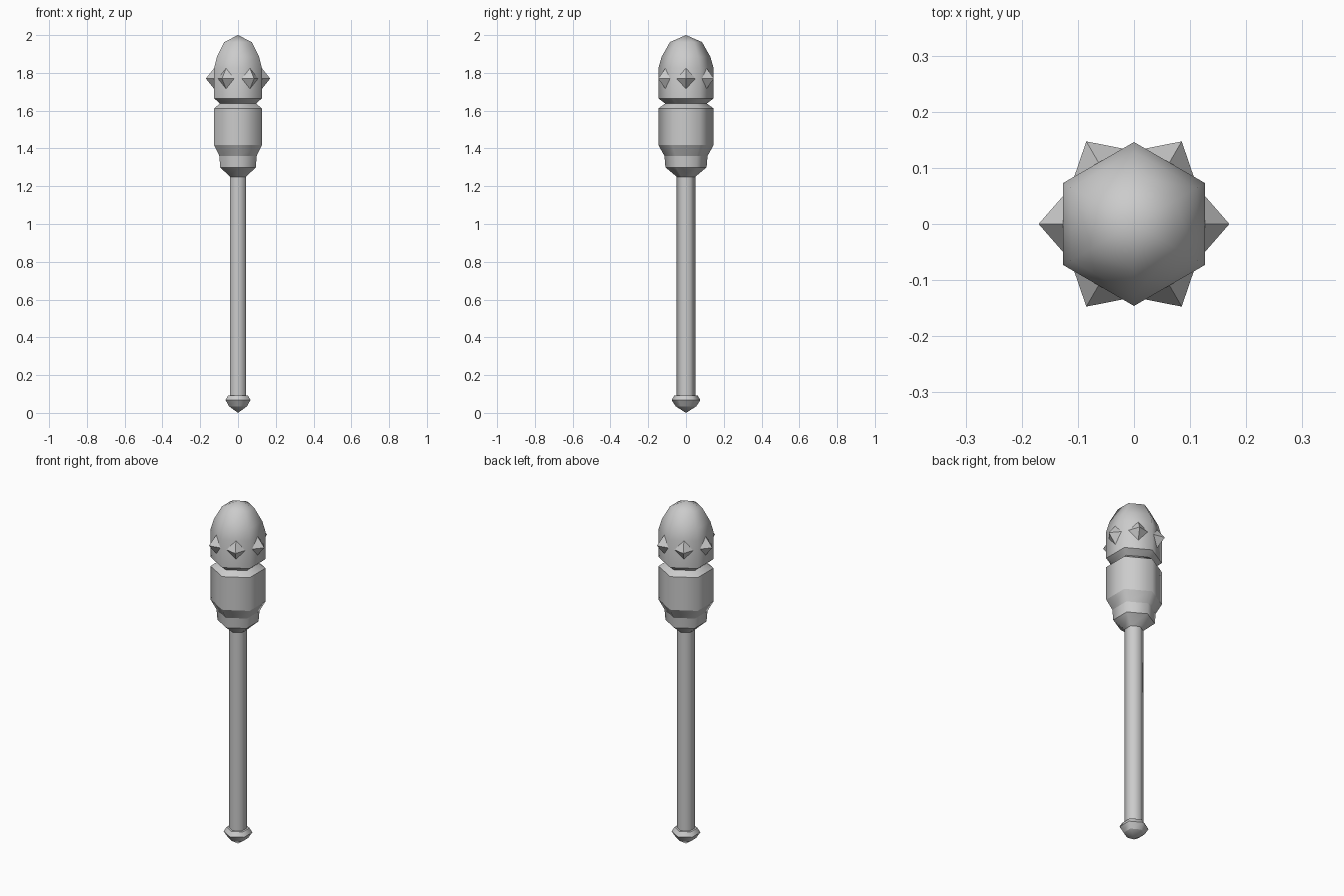
import bpy
import bmesh
import math
from mathutils import Matrix, Vector

cube = bpy.data.objects.get("Cube")
if cube:
    bpy.data.objects.remove(cube)

SIDES = 6

grey = bpy.data.materials.new("plain grey")
grey.use_nodes = True
GREY = (0.6, 0.6, 0.6, 1)
grey.diffuse_color = GREY
grey.node_tree.nodes["Principled BSDF"].inputs["Base Color"].default_value = GREY


def finish(name, bm):
    bmesh.ops.recalc_face_normals(bm, faces=bm.faces)
    mesh = bpy.data.meshes.new(name)
    bm.to_mesh(mesh)
    bm.free()
    mesh.materials.append(grey)
    obj = bpy.data.objects.new(name, mesh)
    bpy.context.collection.objects.link(obj)
    return obj


def turned(name, profile, soft_above=9):
    """Six-sided turned part from (radius, height) points, corners on the y axis.
    Rings stay crisp below soft_above, the upright edges are smooth."""
    bm = bmesh.new()
    rings = []
    for r, z in profile:
        count = SIDES if r > 0 else 1
        angles = [math.pi / 2 + math.tau * i / SIDES for i in range(count)]
        rings.append([bm.verts.new((r * math.cos(a), r * math.sin(a), z)) for a in angles])
    for low, high in zip(rings, rings[1:]):
        for i in range(SIDES):
            j = (i + 1) % SIDES
            corners = [low[i % len(low)], low[j % len(low)],
                       high[j % len(high)], high[i % len(high)]]
            bm.faces.new(list(dict.fromkeys(corners)))
    for end in (rings[0], rings[-1]):
        if len(end) > 1:
            bm.faces.new(end)
    for face in bm.faces:
        face.smooth = True
    for edge in bm.edges:
        a, b = edge.verts
        if abs(a.co.z - b.co.z) < 1e-4 and a.co.z < soft_above:
            edge.smooth = False
    return finish(name, bm)


# Handle: rounded pommel and long shaft
turned("pommel", [(0, 0), (0.055, 0.035), (0.076, 0.068), (0.061, 0.093)])
turned("shaft", [(0.049, 0.08), (0.049, 1.27)])

# Socket and grip block under the head
turned("socket", [(0.049, 1.25), (0.109, 1.30), (0.114, 1.36)])
turned("collar", [(0.114, 1.36), (0.146, 1.418), (0.146, 1.612), (0.11, 1.638)])

# Domed head
turned("head", [(0.11, 1.638), (0.146, 1.665), (0.146, 1.825), (0.129, 1.885),
                (0.085, 1.963), (0, 2.0)], soft_above=1.7)

# Ring of diamond studs, one on each flat of the head
bm = bmesh.new()
for i in range(SIDES):
    turn = Matrix.Rotation(math.tau * i / SIDES, 4, "Z")
    tip = bm.verts.new(turn @ Vector((0.17, 0, 1.77)))
    base = [bm.verts.new(turn @ Vector((0.122, y, 1.77 + z)))
            for y, z in ((0.055, 0), (0, 0.06), (-0.055, 0), (0, -0.06))]
    bm.faces.new(base)
    for k in range(4):
        bm.faces.new((base[k], base[(k + 1) % 4], tip))
finish("head_studs", bm)
